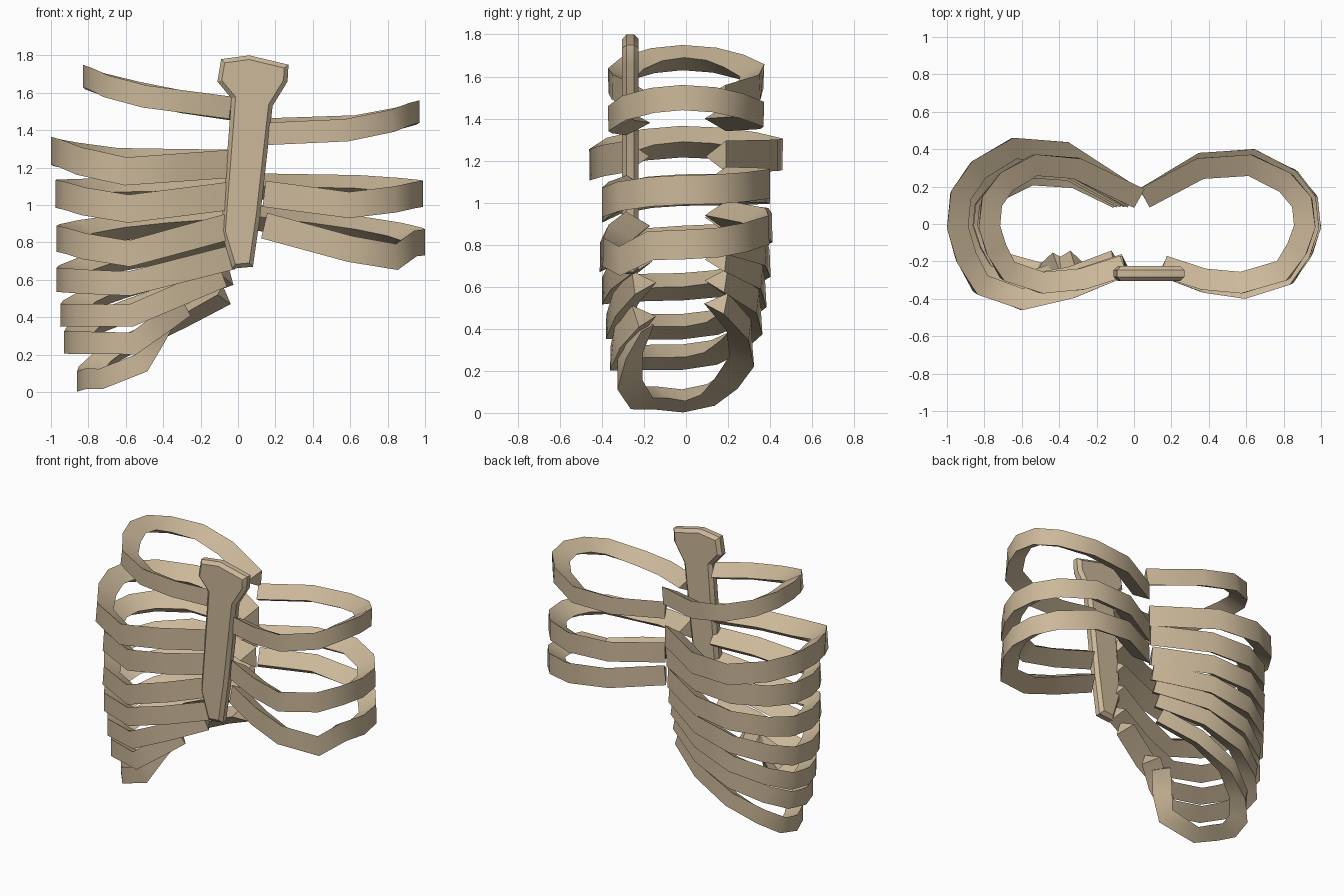
import bpy, bmesh, math
from mathutils import Vector

if "Cube" in bpy.data.objects:
    bpy.data.objects.remove(bpy.data.objects["Cube"])

bone = bpy.data.materials.new("bone")
bone.diffuse_color = (0.60, 0.48, 0.32, 1)
bone.use_nodes = True
bone.node_tree.nodes["Principled BSDF"].inputs["Base Color"].default_value = bone.diffuse_color


def finish(name, bm, angle):
    bmesh.ops.recalc_face_normals(bm, faces=bm.faces)
    me = bpy.data.meshes.new(name)
    bm.to_mesh(me)
    bm.free()
    ob = bpy.data.objects.new(name, me)
    bpy.context.collection.objects.link(ob)
    me.materials.append(bone)
    bpy.ops.object.select_all(action='DESELECT')
    ob.select_set(True)
    bpy.context.view_layer.objects.active = ob
    bpy.ops.object.shade_smooth_by_angle(angle=math.radians(angle))


# Outline of one rib seen from above, from back to front (fractions of reach)
LOOP = [(.35, .95), (.65, 1), (.87, .72), (.98, .37), (1, -.05),
        (.95, -.43), (.85, -.8), (.6, -1)]
THICK = 0.115
KEYS = [0, 2, 5, 8, 10]


def rib(name, side, reach, depth, height, spine_x, end, zs, dip=0):
    """zs: middle heights at spine, back, side, front and front end."""
    pts = [(spine_x, .19)] + [(u * reach, v * depth) for u, v in LOOP]
    pts.append(((pts[-1][0] + end[0]) / 2, (-depth * .98 + end[1]) / 2 - .03))
    pts.append(end)
    path = []
    for i, (x, y) in enumerate(pts):
        k = max(j for j in range(4) if KEYS[j] <= i)
        f = (i - KEYS[k]) / (KEYS[k + 1] - KEYS[k])
        if k == 1:
            f = math.sin(f * math.pi / 2)
        elif k == 2:
            f = 1 - math.cos(f * math.pi / 2)
        z = zs[k] + f * (zs[k + 1] - zs[k]) - (dip if i == 7 else 0)
        path.append(Vector((side * x, y, z)))
    # Triangular section: flat outer face, ridge on the inside
    bm = bmesh.new()
    rings = []
    for i, p in enumerate(path):
        t = (path[min(i + 1, 10)] - path[max(i - 1, 0)]).normalized()
        n = Vector((t.y, -t.x, 0)).normalized() * side
        b = t.cross(n).normalized() * height / 2
        if b.z < 0:
            b = -b
        rings.append([bm.verts.new(c) for c in (p - b, p + b, p + n * THICK)])
    for a, c in zip(rings, rings[1:]):
        for k in range(3):
            bm.faces.new((a[k], a[(k + 1) % 3], c[(k + 1) % 3], c[k]))
    bm.faces.new(rings[0])
    bm.faces.new(rings[-1])
    finish(name, bm, 45)


# Full set of ribs on the -x side
LEFT = [
    (.83, .37, .12, -.05, (.04, -.28), (1.50, 1.60, 1.69, 1.58, 1.52)),
    (1.0, .46, .15, -.03, (.04, -.28), (1.22, 1.23, 1.29, 1.18, 1.22)),
    (.975, .40, .15, -.02, (.03, -.28), (1.08, 1.07, 1.06, .98, 1.05)),
    (.97, .41, .14, -.01, (.03, -.28), (.93, .88, .82, .74, .89)),
    (.97, .40, .13, 0, (.03, -.27), (.82, .71, .60, .58, .72)),
    (.95, .38, .12, .02, (.08, -.25), (.73, .56, .41, .41, .62)),
    (.93, .36, .12, .04, (.28, -.24), (.63, .43, .265, .26, .46)),
    (.86, .32, .11, .06, (.36, -.24), (.52, .27, .057, .155, .42), .035),
]
for i, r in enumerate(LEFT):
    rib(f"left_rib_{i + 1}", -1, *r)

# Three remaining ribs on the +x side
RIGHT = [
    (.97, .37, .12, .03, (.14, -.28), (1.40, 1.42, 1.50, 1.40, 1.38)),
    (.99, .40, .14, .03, (.14, -.28), (1.10, 1.09, 1.06, 1.00, 1.06)),
    (1.0, .395, .14, .03, (.14, -.28), (.94, .87, .80, .765, .89), .06),
]
for i, r in enumerate(RIGHT):
    rib(f"right_rib_{i + 1}", 1, *r)

# Breastbone: leaning flat blade with a wide head
outline = [(-.09, 1.78), (.06, 1.8), (.27, 1.75), (.265, 1.66), (.185, 1.53),
           (.12, .95), (.08, .67), (-.03, .66), (-.09, .86), (-.035, 1.57),
           (-.11, 1.66)]
bm = bmesh.new()
base = bm.faces.new([bm.verts.new((x, -.305, z)) for x, z in outline])
ext = bmesh.ops.extrude_face_region(bm, geom=[base])
for v in ext["geom"]:
    if isinstance(v, bmesh.types.BMVert):
        v.co.y = -.225
bmesh.ops.recalc_face_normals(bm, faces=bm.faces)
rim = [e for e in bm.edges if abs(e.verts[0].co.y - e.verts[1].co.y) < .001]
bmesh.ops.bevel(bm, geom=rim, offset=.022, segments=1, affect='EDGES')
finish("breastbone", bm, 30)
